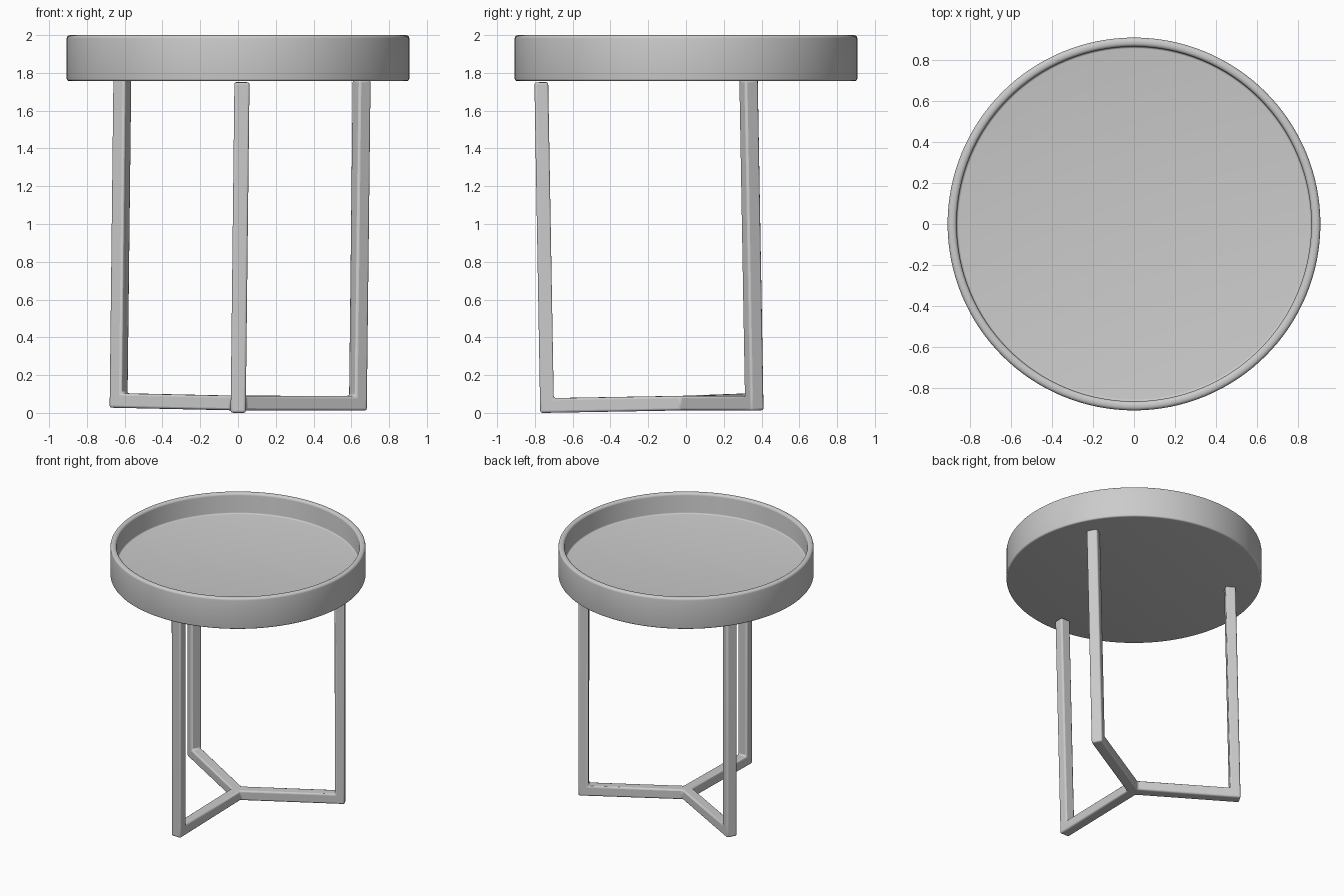
import bpy, bmesh, math
from mathutils import Matrix, Vector

if "Cube" in bpy.data.objects:
    bpy.data.objects.remove(bpy.data.objects["Cube"])


def make_object(name, bm, angle):
    bmesh.ops.recalc_face_normals(bm, faces=bm.faces[:])
    mesh = bpy.data.meshes.new(name)
    bm.to_mesh(mesh)
    bm.free()
    ob = bpy.data.objects.new(name, mesh)
    bpy.context.collection.objects.link(ob)
    bpy.ops.object.select_all(action='DESELECT')
    ob.select_set(True)
    bpy.context.view_layer.objects.active = ob
    bpy.ops.object.shade_smooth_by_angle(angle=math.radians(angle))
    return ob


def arc(r, z, rad, a0, a1, n=4):
    """Points of a corner round in the (radius, height) plane."""
    angles = [math.radians(a0 + (a1 - a0) * i / n) for i in range(n + 1)]
    return [(r + rad * math.cos(a), z + rad * math.sin(a)) for a in angles]


# Tray top: lathed profile with a raised rounded rim and recessed floor
profile = [(0, 1.757)]
profile += arc(0.895, 1.769, 0.012, -90, 0)
profile += arc(0.889, 1.982, 0.018, 0, 90)
profile += arc(0.881, 1.982, 0.018, 90, 180)
profile += arc(0.853, 1.85, 0.01, 0, -90)
profile += [(0, 1.84)]
bm = bmesh.new()
verts = [bm.verts.new((r, 0, z)) for r, z in profile]
edges = [bm.edges.new(pair) for pair in zip(verts, verts[1:])]
bmesh.ops.spin(bm, geom=verts + edges, cent=(0, 0, 0), axis=(0, 0, 1),
               angle=math.tau, steps=128, use_duplicate=False)
bmesh.ops.remove_doubles(bm, verts=bm.verts[:], dist=0.0001)
make_object("tray_top", bm, 40)

# Base frame: Y-shaped floor bars joined at a hub, uprights from the arm ends
HALF_W, DEPTH, BAR_H, REACH, TOP = 0.04, 0.073, 0.077, 0.768, 1.75
bm = bmesh.new()


def polar(deg, r, t=0):
    p = Matrix.Rotation(math.radians(deg), 3, 'Z') @ Vector((r, t, 0))
    return bm.verts.new(p)


directions = (-90, 30, 150)
hub = [polar(a + 60, HALF_W / math.sin(math.radians(60))) for a in directions]
faces, ends = [bm.faces.new(hub)], []
for i, a in enumerate(directions):
    near = [hub[i - 1], hub[i]]
    inner = [polar(a, REACH - DEPTH, s * HALF_W) for s in (-1, 1)]
    outer = [polar(a, REACH, s * HALF_W) for s in (-1, 1)]
    faces.append(bm.faces.new((near[0], inner[0], inner[1], near[1])))
    ends.append(bm.faces.new((inner[0], outer[0], outer[1], inner[1])))


def raise_faces(flist, height):
    out = bmesh.ops.extrude_face_region(bm, geom=flist, use_keep_orig=True)
    moved = [g for g in out['geom'] if isinstance(g, bmesh.types.BMVert)]
    bmesh.ops.translate(bm, verts=moved, vec=(0, 0, height))
    return [g for g in out['geom'] if isinstance(g, bmesh.types.BMFace)]


tops = raise_faces(faces + ends, BAR_H)
for f in tops:
    if f.calc_center_median().xy.length > REACH - DEPTH:
        new = bmesh.ops.extrude_discrete_faces(bm, faces=[f])['faces'][0]
        old = None
        loop = list(new.verts)
        bmesh.ops.translate(bm, verts=loop, vec=(0, 0, TOP - BAR_H))
        # side walls of the upright
        n = len(loop)
        low = [bm.verts.new(v.co - Vector((0, 0, TOP - BAR_H))) for v in loop]
        for k in range(n):
            m = (k + 1) % n
            bm.faces.new((low[k], low[m], loop[m], loop[k]))
bmesh.ops.remove_doubles(bm, verts=bm.verts[:], dist=0.0001)
frame = make_object("base_frame", bm, 40)

# The whole frame leans very slightly
frame.location = (0.001, -0.004, 0.0135)
frame.rotation_euler = (0.0175, 0.0115, 0)
bev = frame.modifiers.new("rounded_edges", 'BEVEL')
bev.width = 0.012
bev.segments = 3
bev.limit_method = 'ANGLE'
bev.angle_limit = math.radians(40)
